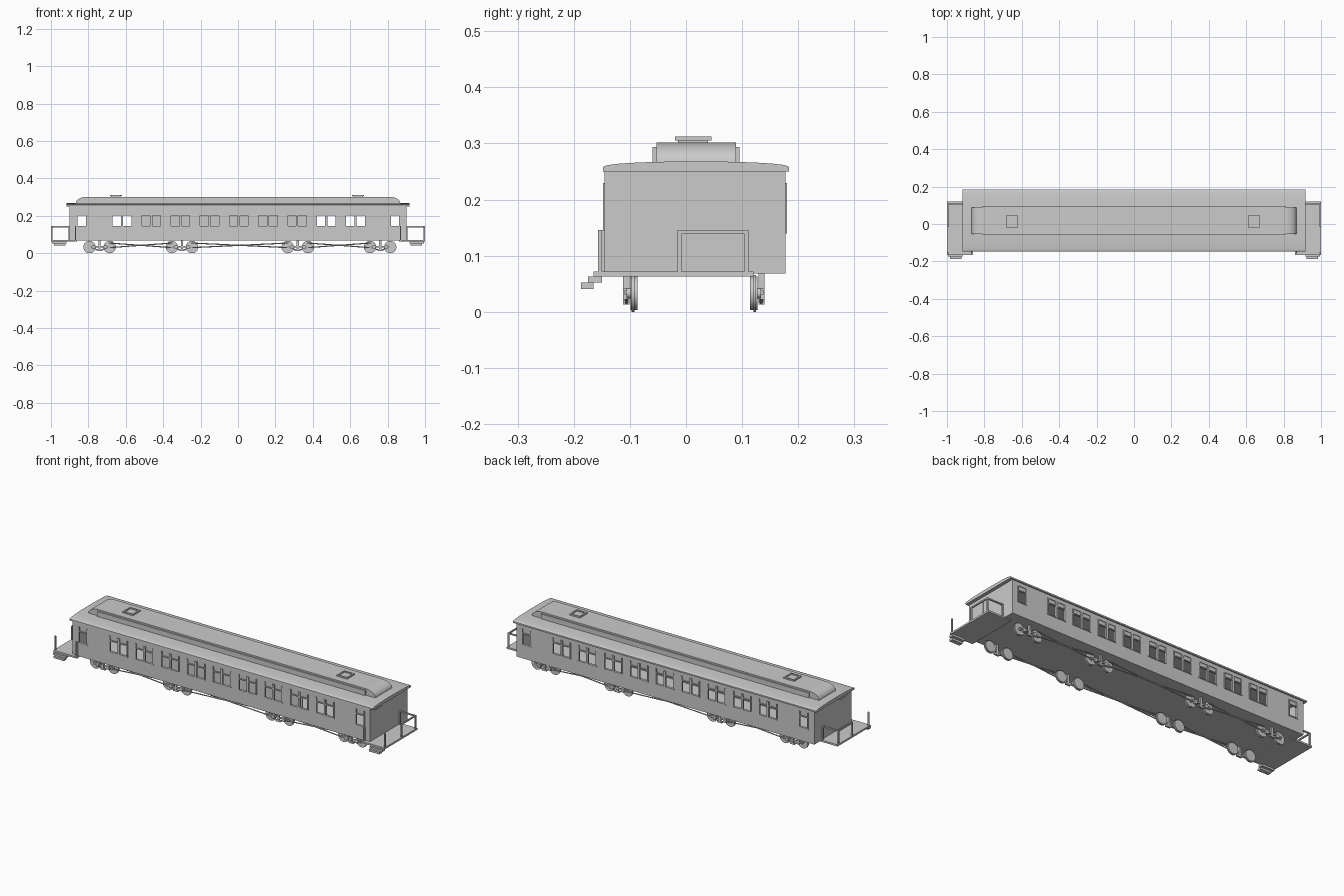
import bpy, bmesh, math
from mathutils import Vector

if "Cube" in bpy.data.objects:
    bpy.data.objects.remove(bpy.data.objects["Cube"])

YC = 0.016  # centre line of the car body


def finish(name, bm, smooth=False):
    bmesh.ops.recalc_face_normals(bm, faces=bm.faces)
    me = bpy.data.meshes.new(name)
    bm.to_mesh(me)
    bm.free()
    ob = bpy.data.objects.new(name, me)
    bpy.context.collection.objects.link(ob)
    if smooth:
        bpy.ops.object.select_all(action='DESELECT')
        ob.select_set(True)
        bpy.context.view_layer.objects.active = ob
        bpy.ops.object.shade_smooth_by_angle(angle=math.radians(35))
    return ob


def add_box(bm, x0, x1, y0, y1, z0, z1):
    vs = bmesh.ops.create_cube(bm, size=1)['verts']
    for v in vs:
        v.co = Vector(((x0 + x1) / 2 + v.co.x * (x1 - x0),
                       (y0 + y1) / 2 + v.co.y * (y1 - y0),
                       (z0 + z1) / 2 + v.co.z * (z1 - z0)))


def boxes(name, items):
    bm = bmesh.new()
    for b in items:
        add_box(bm, *b)
    return finish(name, bm)


def prism(name, pts, axis, a, b):
    """Extrude a profile: (y,z) along x, or (x,z) along y."""
    bm = bmesh.new()
    place = (lambda p, t: (t, p[0], p[1])) if axis == 'x' else (lambda p, t: (p[0], t, p[1]))
    r0 = [bm.verts.new(place(p, a)) for p in pts]
    r1 = [bm.verts.new(place(p, b)) for p in pts]
    n = len(pts)
    bm.faces.new(r0)
    bm.faces.new(r1)
    for i in range(n):
        bm.faces.new((r0[i], r0[(i + 1) % n], r1[(i + 1) % n], r1[i]))
    return finish(name, bm, True)


def rod(bm, p, q, r, seg=8):
    p, q = Vector(p), Vector(q)
    d = q - p
    res = bmesh.ops.create_cone(bm, cap_ends=True, segments=seg, radius1=r, radius2=r, depth=d.length)
    rot = Vector((0, 0, 1)).rotation_difference(d).to_matrix()
    for v in res['verts']:
        v.co = rot @ v.co + (p + q) / 2


def mirror_x(items):
    return items + [(-b[1], -b[0]) + tuple(b[2:]) for b in items]


# window openings along each side
openings = [(-0.86, -0.81), (0.815, 0.865)]
for i in range(9):
    c = -0.62 + 0.156 * i
    openings += [(c - 0.053, c - 0.003), (c + 0.003, c + 0.053)]
openings.sort()
Z0, Z1, Z2 = 0.145, 0.205, 0.23

# side walls built around the windows, with raised frames and upper lights
for side, y_out, s in (("front", -0.145, -1), ("back", 0.177, 1)):
    ya, yb = sorted((y_out, y_out - s * 0.01))
    wall = [(-0.9, 0.9, ya, yb, 0.07, Z0), (-0.9, 0.9, ya, yb, Z2, 0.252)]
    x = -0.9
    for a, b in openings + [(0.9, 0.9)]:
        wall.append((x, a, ya, yb, Z0, Z2))
        x = b
    boxes(side + "_wall", wall)
    fa, fb = sorted((y_out - s * 0.006, y_out + s * 0.003))
    pa, pb = sorted((y_out - s * 0.006, y_out - s * 0.003))
    frames, panels = [], []
    for a, b in openings:
        frames += [(a - 0.003, a + 0.003, fa, fb, Z0, Z2), (b - 0.003, b + 0.003, fa, fb, Z0, Z2),
                   (a, b, fa, fb, Z1 - 0.003, Z1 + 0.002), (a - 0.004, b + 0.004, fa, fb, Z0 - 0.005, Z0)]
        panels.append((a, b, pa, pb, Z1, Z2))
    boxes(side + "_window_frames", frames)
    boxes(side + "_upper_lights", panels)

# end walls, floor, inner corridor wall, doors
boxes("end_walls", mirror_x([(0.89, 0.9, -0.145, 0.177, 0.07, 0.252)]))
boxes("floor", [(-0.9, 0.9, -0.145, 0.177, 0.068, 0.074)])
boxes("corridor_wall", [(-0.54, 0.42, -0.045, -0.039, 0.074, 0.25)])
boxes("end_doors", mirror_x([(0.9, 0.902, -0.108, -0.038, 0.08, 0.23)]))

# main roof and its raised deck
half = 0.166
roof = [(YC + 0.002 + half * math.sin(t), 0.257 + 0.011 * math.cos(t) ** 0.8)
        for t in [math.radians(-88 + 8 * i) for i in range(23)]]
prism("main_roof", [(-0.148, 0.25)] + roof + [(0.184, 0.25)], 'x', -0.916, 0.918)

end = [(0.81 + 0.058 * math.sin(t), 0.266 + 0.036 * math.cos(t))
       for t in [math.radians(10 * i) for i in range(10)]]
deck = [(-p[0], p[1]) for p in reversed(end)] + end
prism("raised_roof", deck, 'y', -0.053, 0.089)
boxes("raised_roof_sides", [(-0.81, 0.81, -0.06, -0.053, 0.26, 0.294),
                            (-0.81, 0.81, 0.089, 0.095, 0.26, 0.294)])

# roof vents with a sunken top
vents = []
for c in (-0.653, 0.642):
    vents.append((c - 0.026, c + 0.026, -0.014, 0.039, 0.295, 0.307))
    vents += [(c - 0.032, c + 0.032, -0.02, -0.012, 0.305, 0.312),
              (c - 0.032, c + 0.032, 0.037, 0.045, 0.305, 0.312),
              (c - 0.032, c - 0.024, -0.012, 0.037, 0.305, 0.312),
              (c + 0.024, c + 0.032, -0.012, 0.037, 0.305, 0.312)]
boxes("roof_vents", vents)

# end platforms, steps and railings
boxes("platforms", mirror_x([(0.86, 1.0, -0.165, 0.12, 0.0625, 0.072)]))
boxes("steps", mirror_x([(0.918, 0.995, -0.175, -0.15, 0.052, 0.0625),
                         (0.922, 0.985, -0.187, -0.165, 0.041, 0.052)]))
w = 0.007
boxes("railings", mirror_x([
    (1 - w, 1, -0.015, -0.015 + w, 0.07, 0.146), (1 - w, 1, 0.111 - w, 0.111, 0.07, 0.146),
    (1 - w, 1, -0.015, 0.111, 0.146 - w, 0.146), (0.9, 1, 0.111 - w, 0.111, 0.146 - w, 0.146),
    (0.9, 0.9 + w, 0.111 - w, 0.111, 0.07, 0.146),
    (1 - w, 1, -0.157, -0.15, 0.07, 0.146), (0.865, 0.865 + w, -0.157, -0.144, 0.07, 0.146)]))

# trucks: flanged wheels, axle boxes, side frames and springs
trucks = (-0.74, -0.30, 0.32, 0.76)
wheels, frames = bmesh.new(), bmesh.new()
for s in (-1, 1):
    y = lambda d: YC - 0.002 + s * d
    for c in trucks:
        for dx in (-0.054, 0.054):
            x = c + dx
            rod(wheels, (x, y(0.1), 0.033), (x, y(0.113), 0.033), 0.030, 24)
            rod(wheels, (x, y(0.106), 0.033), (x, y(0.111), 0.033), 0.033, 24)
            rod(wheels, (x, y(0.11), 0.033), (x, y(0.12), 0.033), 0.009, 12)
        ya, yb = sorted((y(0.115), y(0.126)))
        for dx in (-0.032, 0.032):
            add_box(frames, c + dx - 0.008, c + dx + 0.008, ya, yb, 0.022, 0.042)
        add_box(frames, c - 0.014, c + 0.014, ya, yb, 0.013, 0.022)
        add_box(frames, c - 0.055, c + 0.055, ya + 0.002, yb - 0.002, 0.031, 0.038)
        add_box(frames, c - 0.006, c + 0.006, ya, yb, 0.02, 0.07)
        for k in (-1, 1):
            rod(frames, (c + k * 0.012, y(0.12), 0.016), (c + k * 0.035, y(0.12), 0.032), 0.003)
finish("wheels", wheels, True)
finish("truck_frames", frames)

# crossed truss rods between trucks
rods = bmesh.new()
for s in (-1, 1):
    yy = YC - 0.002 + s * 0.12
    for a, b in zip(trucks, trucks[1:]):
        for za, zb in ((0.055, 0.03), (0.03, 0.055)):
            rod(rods, (a + 0.05, yy, za), (b - 0.05, yy, zb), 0.003)
finish("truss_rods", rods, True)
